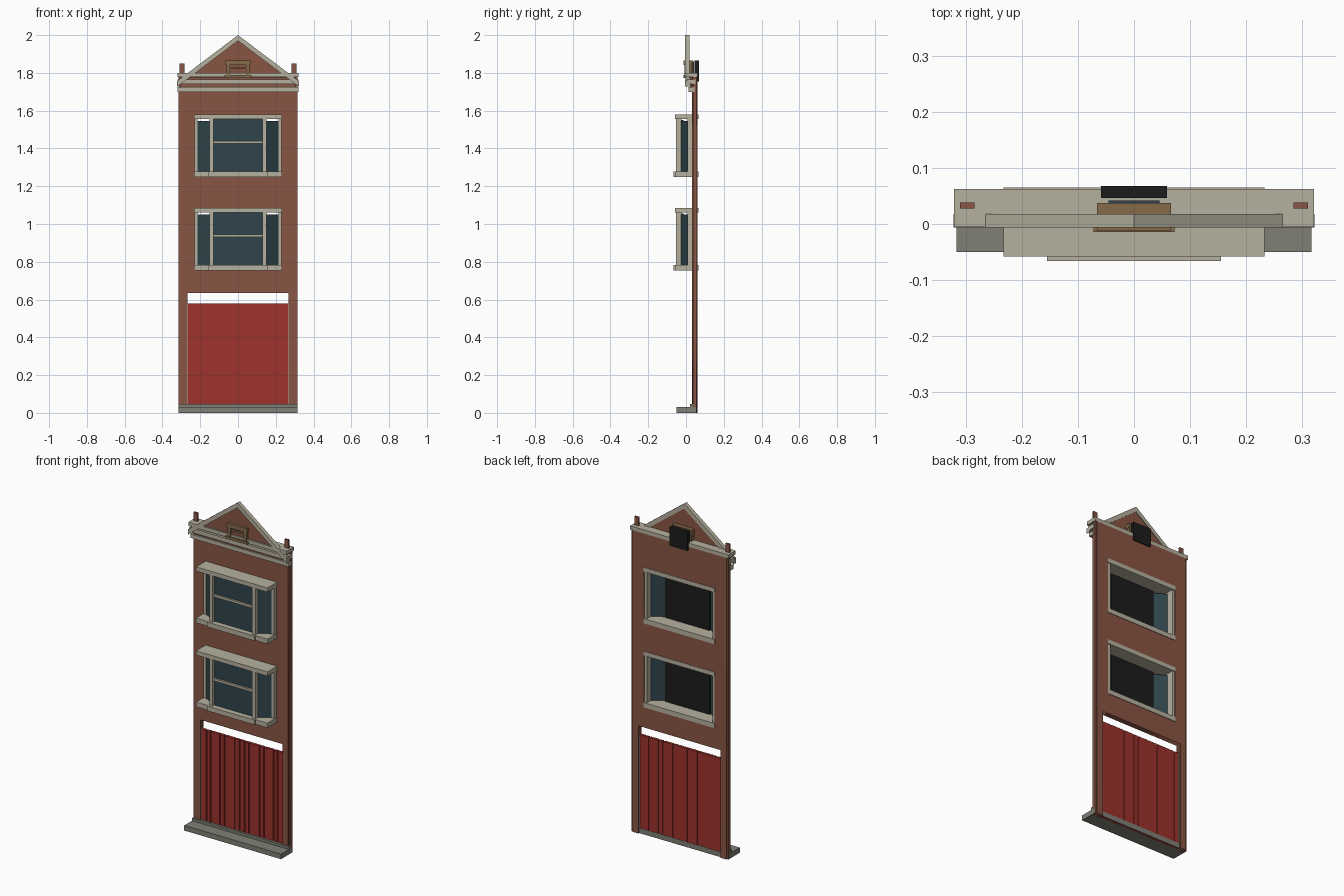
import bpy, bmesh, math

if "Cube" in bpy.data.objects:
    bpy.data.objects.remove(bpy.data.objects["Cube"])


def mat(name, r, g, b):
    m = bpy.data.materials.new(name)
    m.diffuse_color = (r, g, b, 1)
    m.use_nodes = True
    m.node_tree.nodes["Principled BSDF"].inputs["Base Color"].default_value = m.diffuse_color
    return m


BRICK = mat("brick", .25, .089, .057)
STONE = mat("pale stone", .468, .44, .345)
GREY = mat("step grey", .216, .212, .181)
RED = mat("gate red", .342, .032, .025)
GLASS = mat("dark glass", .028, .058, .07)
WOOD = mat("brown wood", .235, .145, .07)
BLACK = mat("black backing", .012, .012, .012)


def add_mesh(name, bm, material):
    bmesh.ops.recalc_face_normals(bm, faces=bm.faces[:])
    me = bpy.data.meshes.new(name)
    bm.to_mesh(me)
    bm.free()
    me.materials.append(material)
    ob = bpy.data.objects.new(name, me)
    bpy.context.collection.objects.link(ob)
    return ob


def boxes(name, material, *ranges):
    """One object from boxes given as (x0, x1, y0, y1, z0, z1)."""
    bm = bmesh.new()
    for x0, x1, y0, y1, z0, z1 in ranges:
        vs = bmesh.ops.create_cube(bm, size=1)["verts"]
        for v in vs:
            v.co.x = x0 if v.co.x < 0 else x1
            v.co.y = y0 if v.co.y < 0 else y1
            v.co.z = z0 if v.co.z < 0 else z1
    return add_mesh(name, bm, material)


def both(x0, x1, *rest):
    """A box range and its mirror across x."""
    return (x0, x1, *rest), (-x1, -x0, *rest)


def prism(bm, pts, axis, a, b):
    """Extrude an outline along y or z."""
    put = (lambda p, t: (p[0], t, p[1])) if axis == "y" else (lambda p, t: (p[0], p[1], t))
    lo = [bm.verts.new(put(p, a)) for p in pts]
    hi = [bm.verts.new(put(p, b)) for p in pts]
    bm.faces.new(lo)
    bm.faces.new(hi[::-1])
    for i in range(len(pts)):
        j = (i + 1) % len(pts)
        bm.faces.new((lo[i], lo[j], hi[j], hi[i]))


# Brick front wall with a gate opening and two window openings
WINDOWS = (.755, 1.25)
wall = bpy.data.curves.new("wall_outline", "CURVE")
wall.dimensions = "2D"
wall.fill_mode = "BOTH"
wall.extrude = .0155
outlines = [[(-.306, 0), (-.267, 0), (-.267, .635), (.267, .635), (.267, 0),
             (.306, 0), (.306, 1.79), (-.306, 1.79)]]
for z in WINDOWS:
    outlines.append([(-.23, z + .015), (.23, z + .015), (.23, z + .315), (-.23, z + .315)])
for pts in outlines:
    s = wall.splines.new("POLY")
    s.points.add(len(pts) - 1)
    for p, (x, z) in zip(s.points, pts):
        p.co = (x, z, 0, 1)
    s.use_cyclic_u = True
wall.materials.append(BRICK)
tmp = bpy.data.objects.new("wall_outline", wall)
bpy.context.collection.objects.link(tmp)
tmp.rotation_euler.x = math.pi / 2
tmp.location.y = .0465
bpy.context.view_layer.update()
me = bpy.data.meshes.new_from_object(tmp.evaluated_get(bpy.context.evaluated_depsgraph_get()))
me.transform(tmp.matrix_world)
bpy.data.objects.remove(tmp)
bpy.context.collection.objects.link(bpy.data.objects.new("front_wall", me))
boxes("wall_edge_strips", BRICK, *both(.306, .315, .036, .056, 0, 1.79))

# Step at the foot
boxes("front_step", GREY, (-.316, .316, -.05, .03, 0, .03),
      (-.316, .316, .026, .055, 0, .03))
boxes("threshold", GREY, (-.316, .316, .022, .036, .03, .046))

# Gate of wide and narrow planks
boxes("gate_panel", RED, (-.266, .266, .043, .05, 0, .578))
cuts = [-.266, -.232, -.205, -.143, -.113, -.047, -.016]
cuts = cuts + [-c for c in reversed(cuts)]
boxes("gate_planks", RED, *[(a + .003, b - .003, .037, .053, 0, .58)
                            for a, b in zip(cuts, cuts[1:])])
boxes("gate_jambs", STONE, *both(.264, .269, .036, .055, .03, .58))

# Bay windows
for label, z in zip(("lower", "upper"), WINDOWS):
    top, sill = z + .305, z + .028
    boxes(label + "_window_head", STONE, (-.233, .233, -.058, .065, top, z + .33))
    boxes(label + "_window_sill", STONE, (-.233, .233, -.058, .065, z, sill),
          (-.155, .155, -.066, -.058, z, sill))
    boxes(label + "_window_posts", STONE,
          *both(.13, .15, -.053, -.024, sill, top),
          *both(.214, .23, .008, .06, sill, top))
    boxes(label + "_window_rail", STONE, (-.13, .13, -.045, -.03, z + .176, z + .19))
    boxes(label + "_front_glass", GLASS, (-.135, .135, -.034, -.026, sill, top))
    boxes(label + "_backing", BLACK, (-.145, .145, -.024, -.012, sill, top - .004))
    bm = bmesh.new()
    for s in (1, -1):
        prism(bm, [(s * .144, -.03), (s * .216, .012), (s * .216, .02), (s * .144, -.022)],
              "z", sill, top - .009)
    add_mesh(label + "_side_glass", bm, GLASS)

# Stacked cornice mouldings
boxes("cornice", STONE, (-.321, .321, -.005, .062, 1.778, 1.8),
      (-.321, .321, .004, .05, 1.74, 1.765),
      (-.321, .321, .014, .045, 1.7, 1.724))
boxes("cornice_core", BRICK, (-.306, .306, .022, .034, 1.71, 1.78))

# Gable infill and sloping trim
bm = bmesh.new()
prism(bm, [(-.275, 1.775), (.275, 1.775), (0, 1.98)], "y", .004, .013)
add_mesh("gable_infill", bm, BRICK)
bm = bmesh.new()
for s in (1, -1):
    prism(bm, [(0, 2), (s * .322, 1.757), (s * .322, 1.727), (0, 1.97)], "y", -.006, .018)
add_mesh("gable_trim", bm, STONE)

# Small brick end posts
boxes("end_posts", BRICK, *both(.284, .31, .028, .038, 1.8, 1.85))

# Little attic frame with a dark panel behind
boxes("attic_frame", WOOD, (-.072, .072, -.014, .037, 1.774, 1.789),
      *both(.042, .062, -.008, .037, 1.789, 1.842),
      (-.066, .066, -.012, .037, 1.842, 1.866))
boxes("attic_rail", WOOD, (-.045, .045, -.004, .003, 1.822, 1.832))
boxes("attic_glass", GLASS, (-.045, .045, .036, .042, 1.789, 1.86))
boxes("attic_backing", BLACK, (-.059, .059, .046, .068, 1.755, 1.865))
